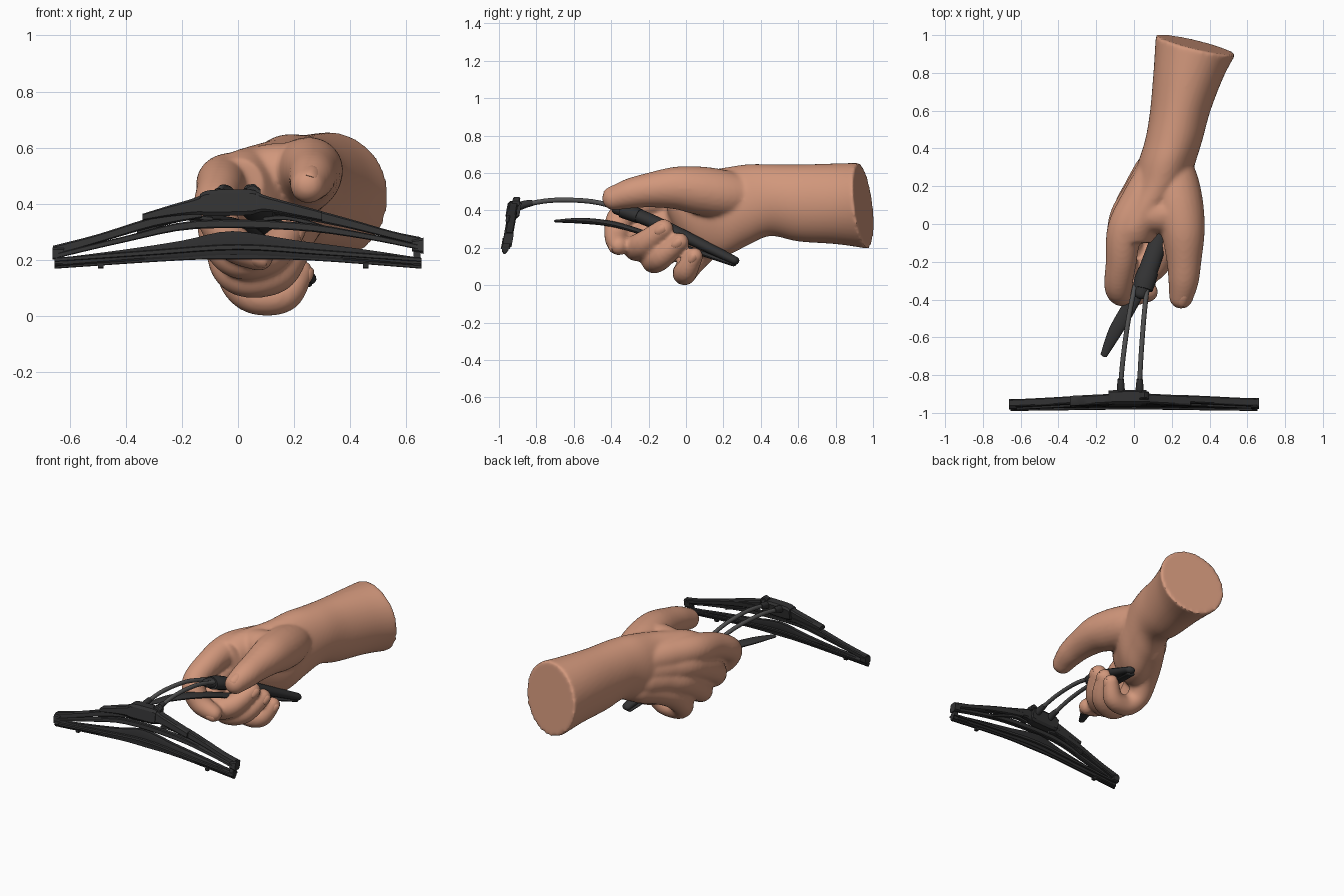
import bpy, bmesh, math
from mathutils import Vector

if "Cube" in bpy.data.objects:
    bpy.data.objects.remove(bpy.data.objects["Cube"])


def material(name, c):
    m = bpy.data.materials.new(name)
    m.diffuse_color = (*c, 1)
    m.use_nodes = True
    m.node_tree.nodes["Principled BSDF"].inputs["Base Color"].default_value = m.diffuse_color
    return m


SKIN = material("skin", (0.64, 0.31, 0.20))
BLACK = material("black plastic", (0.032, 0.032, 0.033))
RUBBER = material("dark rubber", (0.026, 0.026, 0.027))
METAL = material("dark grey metal", (0.085, 0.085, 0.085))


def spline(pts, n):
    """Catmull-Rom resampling of tuples of any size."""
    P = [pts[0]] + list(pts) + [pts[-1]]
    out = []
    for i in range(1, len(P) - 2):
        for k in range(n):
            t = k / n
            out.append([0.5 * (2 * b + (c - a) * t + (2 * a - 5 * b + 4 * c - d) * t * t
                               + (3 * b - a - 3 * c + d) * t ** 3)
                        for a, b, c, d in zip(*P[i - 1:i + 3])])
    return out + [list(pts[-1])]


def loft(bm, rings):
    vr = [[bm.verts.new(p) for p in r] for r in rings]
    n = len(rings[0])
    for a, b in zip(vr, vr[1:]):
        for i in range(n):
            bm.faces.new((a[i], a[(i + 1) % n], b[(i + 1) % n], b[i]))
    bm.faces.new(vr[0][::-1])
    bm.faces.new(vr[-1])


def tube(bm, pts, n=5, seg=16, wide=1.0, high=1.0, dome=True):
    """Tube along (x, y, z, radius) points, with rounded ends if dome."""
    s = spline(pts, n)
    c = [Vector(p[:3]) for p in s]
    r = [p[3] for p in s]
    d = [(c[min(i + 1, len(c) - 1)] - c[max(i - 1, 0)]).normalized() for i in range(len(c))]
    st = list(zip(c, r, d))
    if dome:
        arc = [math.radians(a) for a in (25, 50, 75)]
        st = ([(c[0] - d[0] * r[0] * math.sin(a) * high, r[0] * math.cos(a), d[0]) for a in arc[::-1]]
              + st + [(c[-1] + d[-1] * r[-1] * math.sin(a) * high, r[-1] * math.cos(a), d[-1]) for a in arc])
    side = st[0][2].cross(Vector((0, 0, 1))).normalized()
    rings = []
    for p, rad, t in st:
        side = (side - t * side.dot(t)).normalized()
        up = side.cross(t)
        rings.append([p + side * (rad * wide * math.cos(2 * math.pi * i / seg))
                      + up * (rad * high * math.sin(2 * math.pi * i / seg)) for i in range(seg)])
    loft(bm, rings)


def finish(name, bm, mat, angle=40):
    bmesh.ops.recalc_face_normals(bm, faces=bm.faces[:])
    me = bpy.data.meshes.new(name)
    bm.to_mesh(me)
    bm.free()
    me.materials.append(mat)
    ob = bpy.data.objects.new(name, me)
    bpy.context.collection.objects.link(ob)
    bpy.ops.object.select_all(action='DESELECT')
    bpy.context.view_layer.objects.active = ob
    ob.select_set(True)
    bpy.ops.object.shade_smooth_by_angle(angle=math.radians(angle))
    return ob


def rod(name, pts, mat, **kw):
    bm = bmesh.new()
    tube(bm, pts, **kw)
    return finish(name, bm, mat)


# ---- hand: forearm and palm as (y, centre x, centre z, half x, half z, end slant)
bm = bmesh.new()
arm = [(.95, .327, .425, .212, .23, 1), (.8, .29, .435, .186, .216, .4), (.6, .245, .44, .16, .206, 0),
       (.45, .212, .455, .152, .192, 0), (.33, .175, .43, .152, .217, 0), (.2, .135, .39, .15, .238, 0),
       (.08, .07, .385, .142, .225, 0), (-.03, .015, .42, .13, .17, 0), (-.1, 0, .47, .09, .09, 0)]
rings = []
for y, cx, cz, rx, rz, sh in spline(arm, 5):
    ring = []
    for i in range(40):
        a = 2 * math.pi * i / 40
        dx, dz = rx * math.cos(a), rz * math.sin(a)
        ring.append(Vector((cx + dx, y - sh * (.24 * dx + .11 * dz), cz + dz)))
    rings.append(ring)
loft(bm, rings)

# each finger starts at the wrist, so its first stretch shapes the back of the hand
fingers = {
    "thumb": [(.19, .36, .48, .1), (.215, .22, .485, .128), (.24, .08, .505, .13), (.26, -.05, .52, .115),
              (.265, -.2, .508, .092), (.262, -.3, .49, .081), (.25, -.385, .465, .065)],
    "index": [(.1, .24, .48, .1), (.03, .12, .485, .1), (-.048, -.03, .482, .094), (-.068, -.2, .445, .082),
              (-.08, -.345, .365, .074), (-.02, -.37, .262, .067), (.075, -.36, .212, .053)],
    "middle": [(.1, .26, .42, .1), (.03, .14, .415, .1), (-.045, .01, .395, .092), (-.062, -.19, .285, .077),
               (0, -.265, .205, .073), (.11, -.225, .22, .07), (.185, -.12, .3, .055)],
    "ring": [(.1, .28, .36, .1), (.04, .17, .345, .1), (-.022, .06, .3, .09), (-.03, -.1, .185, .073),
             (.03, -.17, .135, .07), (.14, -.135, .15, .067), (.205, -.035, .23, .052)],
    "little": [(.13, .3, .31, .1), (.07, .21, .28, .095), (.02, .12, .225, .085), (0, .04, .132, .07),
               (.06, -.005, .07, .065), (.165, 0, .075, .062), (.222, .045, .155, .047)]}
for pts in fingers.values():
    tube(bm, pts, n=6, seg=24)
# web between thumb and index
tube(bm, [(.0, .05, .49, .09), (.12, .05, .515, .1), (.23, .05, .515, .1)], n=4, seg=24)
hand = finish("hand", bm, SKIN)
m = hand.modifiers.new("blend", 'REMESH')
m.mode, m.voxel_size = 'VOXEL', 0.011
m = hand.modifiers.new("soften", 'SMOOTH')
m.factor, m.iterations = 0.5, 8
for name in ("blend", "soften"):
    bpy.ops.object.modifier_apply(modifier=name)
bpy.ops.object.shade_smooth_by_angle(angle=math.radians(50))

# ---- finger nails: flattened domes at the tips
outward = {"thumb": (.25, -.35, .9), "index": (.2, -.85, -.5), "middle": (.9, -.35, .0),
           "ring": (.9, -.35, -.1), "little": (.9, -.3, -.2)}
for name, n in outward.items():
    p, q = (Vector(fingers[name][k][:3]) for k in (-1, -2))
    r = fingers[name][-1][3]
    n = Vector(n).normalized()
    along = (p - q).normalized()
    n = (n - along * n.dot(along)).normalized()
    s = along.cross(n)
    bm = bmesh.new()
    bmesh.ops.create_uvsphere(bm, u_segments=16, v_segments=8, radius=1)
    for v in bm.verts:
        v.co = p + along * (.004 + v.co.x * r * .6) + s * (v.co.y * r * .55) \
            + n * (r * (.88 - .2 * v.co.y ** 2 - .12 * v.co.x) + v.co.z * .009)
    finish(name + "_nail", bm, SKIN)

# ---- handle, squeeze lever and the two curved rods
rod("handle", [(.035, -.37, .405, .034), (.06, -.29, .385, .046), (.12, -.12, .315, .044),
               (.19, .09, .215, .036), (.25, .262, .132, .028)], BLACK, wide=1.1, high=.8)
rod("handle_collar", [(.047, -.345, .40, .048), (.058, -.3, .388, .052), (.075, -.25, .37, .05)],
    BLACK, wide=1.1, high=.8, dome=False)
rod("squeeze_lever", [(-.16, -.695, .343, .018), (-.1, -.57, .345, .036), (-.02, -.43, .333, .038),
                      (.05, -.29, .3, .034), (.15, 0, .2, .032), (.24, .255, .112, .026)],
    BLACK, wide=1, high=.42)
for side, x0, x1 in (("left", .005, -.07), ("right", .07, .03)):
    xs = [x0 + (x1 - x0) * t for t in (0, .45, .82, 1, 1)]
    path = list(zip(xs, (-.33, -.5, -.7, -.85, -.93), (.405, .447, .455, .433, .405)))
    rod(side + "_rod", [(*p, .013) for p in path], METAL, seg=12)
    rod(side + "_rod_socket", [(x1, -.82, .441, .016), (x1, -.87, .43, .021), (x1, -.93, .405, .022)],
        BLACK, seg=12, dome=False)


# ---- wiper: bars drawn as (x, z, half height), leaning slightly back towards the top
def bar(name, pts, thick, mat, dy=0.0, n=4):
    bm = bmesh.new()
    rings = []
    for x, z, h in spline(pts, n):
        ring = []
        for sy, sz in ((-1, -.7), (-.7, -1), (.7, -1), (1, -.7), (1, .7), (.7, 1), (-.7, 1), (-1, .7)):
            zz = z + sz * h
            ring.append(Vector((x, -.947 + (zz - .3) * .18 + dy + sy * thick / 2, zz)))
        rings.append(ring)
    loft(bm, rings)
    finish(name, bm, mat, 30)


bar("main_bridge", [(-.34, .352, .012), (-.24, .375, .02), (-.15, .392, .03), (-.1, .402, .044),
                    (.04, .405, .043), (.1, .4, .028), (.2, .378, .022), (.3, .355, .018)], .052, BLACK)
bar("centre_hub", [(-.135, .398, .036), (-.1, .402, .046), (.03, .405, .046), (.065, .405, .04)],
    .074, BLACK, dy=.006)
bar("hub_latch", [(.03, .44, .02), (.055, .448, .023), (.08, .435, .016)], .04, BLACK, dy=.012)
bar("left_arm", [(-.66, .23, .02), (-.5, .275, .016), (-.3, .335, .018), (-.13, .365, .016)],
    .04, BLACK, dy=.008)
bar("right_arm", [(.13, .378, .016), (.26, .36, .021), (.4, .328, .017), (.55, .288, .014),
                  (.65, .265, .016)], .04, BLACK, dy=.008)
bar("inner_bar", [(-.64, .216, .009), (-.4, .274, .011), (-.15, .325, .015), (.2, .32, .015),
                  (.45, .285, .011), (.64, .246, .009)], .03, BLACK, dy=-.006)
bar("blade_body", [(-.655, .19, .014), (-.4, .216, .021), (-.2, .238, .03), (-.02, .26, .042),
                   (.2, .24, .03), (.45, .216, .021), (.655, .192, .014)], .03, RUBBER)
bar("blade_rail", [(-.655, .2, .007), (-.3, .226, .009), (0, .245, .01), (.3, .226, .009), (.655, .2, .007)],
    .048, BLACK)
bar("rubber_lip", [(-.655, .176, .008), (-.2, .207, .009), (0, .21, .009), (.25, .207, .009),
                   (.655, .176, .008)], .014, RUBBER)
for side, s, z in (("left", -1, .222), ("right", 1, .25)):
    bar(side + "_end_clip", [(s * .62, z, .02), (s * .662, z, .029 if s > 0 else .022)],
        .05, BLACK, dy=.006, n=1)
    bar(side + "_end_link", [(s * .625, .205, .025), (s * .65, .205, .025)], .036, BLACK, n=1)
    x = -.49 if s < 0 else .455
    bar(side + "_drip_tab", [(x - .01, .18, .011), (x + .01, .18, .011)], .02, RUBBER, n=1)
    # thin link between the bridge and the rail
    bar(side + "_yoke", [(s * .09, .345, .008), (s * .17, .35, .009), (s * .26, .33, .008),
                         (s * .36, .295, .008)], .022, BLACK, dy=.012)
